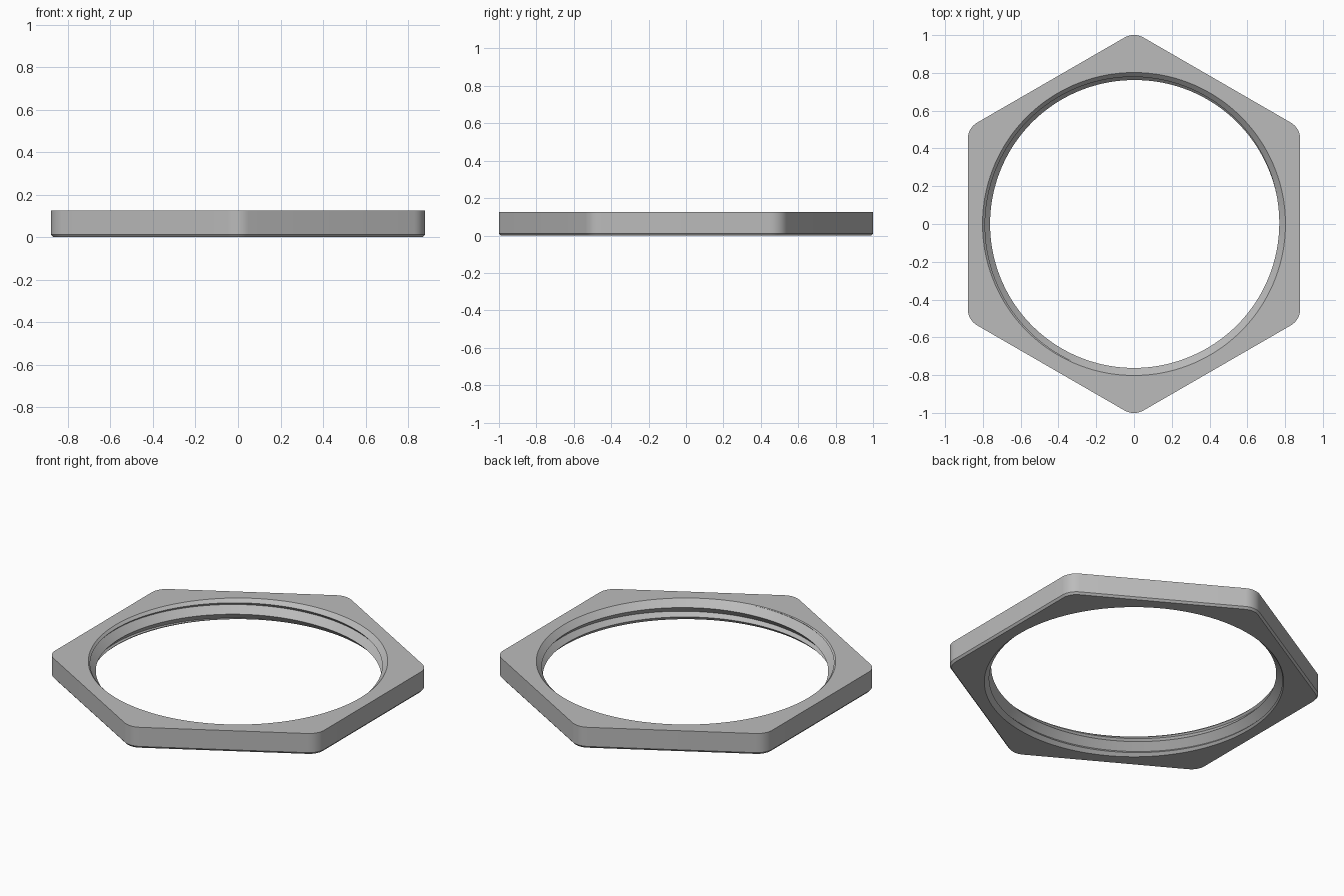
import bpy, bmesh, math
from math import cos, sin, pi

H = 0.125              # nut height
FLAT = 0.88            # centre to flat
CORNER = 0.10          # corner rounding
CREST, ROOT, RIM = 0.762, 0.799, 0.802
PITCH = 0.08
SEG = 180

if "Cube" in bpy.data.objects:
    bpy.data.objects.remove(bpy.data.objects["Cube"])

steel = bpy.data.materials.new("grey_steel")
steel.use_nodes = True
colour = (0.5, 0.5, 0.5, 1)
steel.diffuse_color = colour
steel.node_tree.nodes["Principled BSDF"].inputs["Base Color"].default_value = colour


def make_object(name, bm):
    bmesh.ops.recalc_face_normals(bm, faces=bm.faces)
    mesh = bpy.data.meshes.new(name)
    bm.to_mesh(mesh)
    bm.free()
    mesh.materials.append(steel)
    ob = bpy.data.objects.new(name, mesh)
    bpy.context.collection.objects.link(ob)
    return ob


def loft(rows, closed=True):
    """Skin rows of points and cap both ends."""
    bm = bmesh.new()
    rings = [[bm.verts.new(p) for p in row] for row in rows]
    n = len(rings[0])
    for a, b in zip(rings, rings[1:]):
        for i in range(n if closed else n - 1):
            j = (i + 1) % n
            bm.faces.new((a[i], a[j], b[j], b[i]))
    if not closed:
        bmesh.ops.remove_doubles(bm, verts=bm.verts, dist=1e-5)
    bmesh.ops.holes_fill(bm, edges=[e for e in bm.edges if e.is_boundary], sides=0)
    return bm


def hexagon(inset, z, steps=8):
    """Rounded hexagon with corners on the y axis."""
    centre = (FLAT - CORNER) / cos(pi / 6)
    r = CORNER - inset
    points = []
    for c in range(6):
        a = pi / 6 + c * pi / 3
        for s in range(steps + 1):
            t = a - pi / 6 + s / steps * pi / 3
            points.append((centre * cos(a) + r * cos(t), centre * sin(a) + r * sin(t), z))
    return points


def circle(r, z):
    return [(r * cos(2 * pi * i / SEG), r * sin(2 * pi * i / SEG), z) for i in range(SEG)]


def thread_row(k):
    """One helical edge, alternately root and crest, clamped beyond the nut."""
    low, high = -0.03, H + 0.03
    row = []
    for i in range(SEG + 1):
        turn = i / SEG
        z = 0.09 + PITCH * (turn - 135 / 360) + k * PITCH / 2
        r = ROOT if k % 2 == 0 else CREST
        if not low < z < high:
            z, r = min(max(z, low), high), 0.78
        row.append((r * cos(2 * pi * turn), r * sin(2 * pi * turn), z))
    return row


# Hexagonal body with a small chamfer under the outer edge
nut = make_object("hex_lock_nut", loft([hexagon(0.01, 0), hexagon(0, 0.012), hexagon(0, H)]))

# Threaded bore and the countersinks at both ends
cutters = [
    make_object("thread_cutter", loft([thread_row(k) for k in range(-8, 9)], closed=False)),
    make_object("top_countersink", loft([circle(RIM - 0.06, H - 0.06), circle(RIM + 0.02, H + 0.02)])),
    make_object("bottom_countersink", loft([circle(RIM + 0.02, -0.02), circle(RIM - 0.06, 0.06)])),
]
bpy.ops.object.select_all(action='DESELECT')
bpy.context.view_layer.objects.active = nut
nut.select_set(True)
for cutter in cutters:
    cutter.hide_render = True
    mod = nut.modifiers.new(cutter.name, 'BOOLEAN')
    mod.operation = 'DIFFERENCE'
    mod.solver = 'EXACT'
    mod.object = cutter
    bpy.ops.object.modifier_apply(modifier=mod.name)
    bpy.data.objects.remove(cutter)

bpy.ops.object.shade_smooth_by_angle(angle=math.radians(25))
